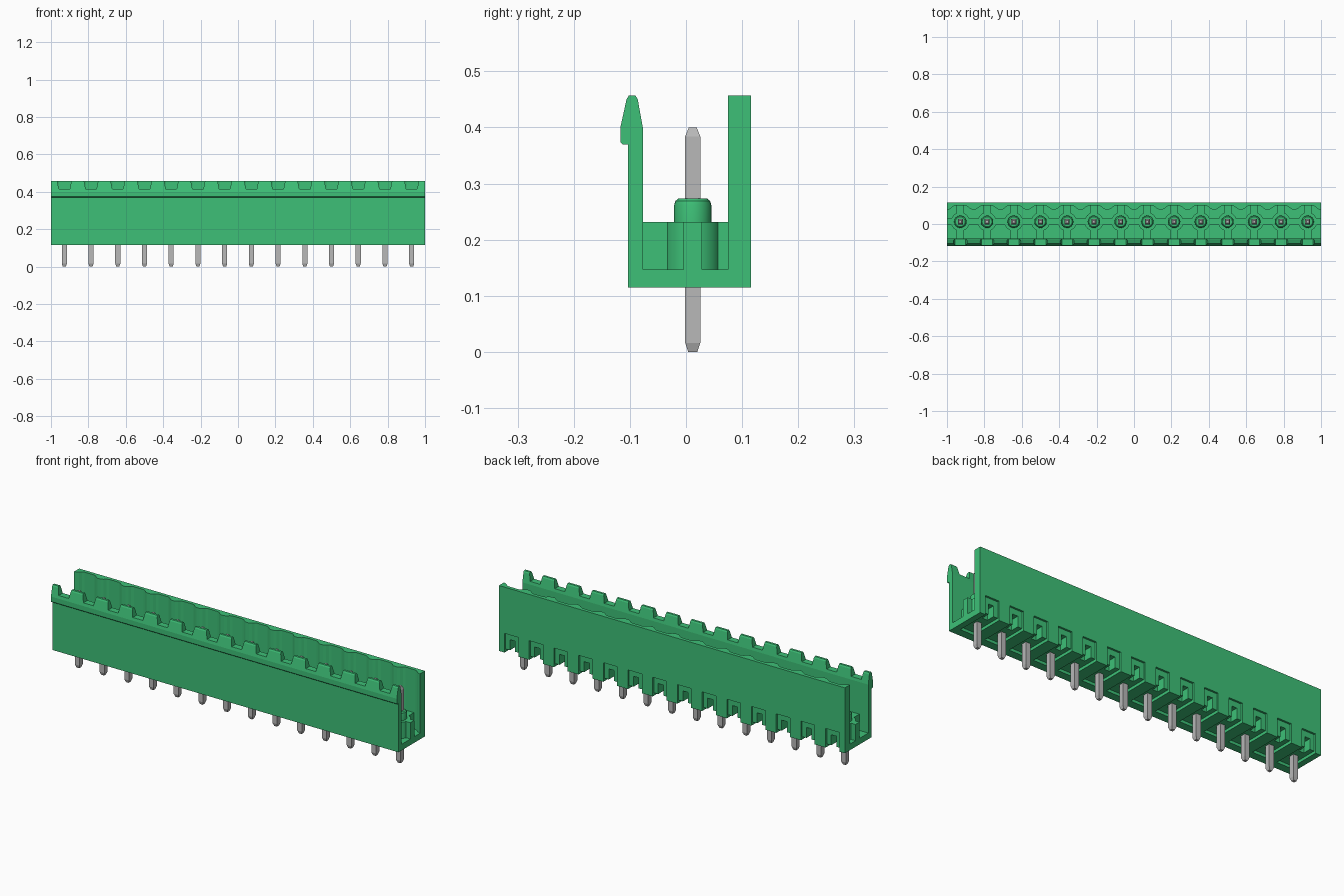
import bpy, bmesh, math

if "Cube" in bpy.data.objects:
    bpy.data.objects.remove(bpy.data.objects["Cube"], do_unlink=True)

COUNT = 14
PITCH = 2 / COUNT
XS = [-1 + PITCH * (i + 0.5) for i in range(COUNT)]
PIN_Y = 0.012
BASE, FLOOR, SEAT, TOP = 0.115, 0.147, 0.232, 0.457


def material(name, color, metallic=0.0):
    m = bpy.data.materials.new(name)
    m.use_nodes = True
    m.diffuse_color = color
    bsdf = m.node_tree.nodes["Principled BSDF"]
    bsdf.inputs["Base Color"].default_value = color
    bsdf.inputs["Roughness"].default_value = 0.5
    return m


GREEN = material("green plastic", (0.047, 0.53, 0.185, 1))
GREY = material("tin grey", (0.48, 0.48, 0.48, 1))


def finish(bm, name, mat=GREEN, smooth=False):
    bmesh.ops.recalc_face_normals(bm, faces=bm.faces)
    me = bpy.data.meshes.new(name)
    bm.to_mesh(me)
    bm.free()
    ob = bpy.data.objects.new(name, me)
    bpy.context.collection.objects.link(ob)
    me.materials.append(mat)
    if smooth:
        bpy.ops.object.select_all(action="DESELECT")
        ob.select_set(True)
        bpy.context.view_layer.objects.active = ob
        bpy.ops.object.shade_smooth_by_angle(angle=math.radians(35))
    return ob


def loft(bm, rings):
    """Closed solid through a list of equal-sized point rings."""
    loops = [[bm.verts.new(p) for p in ring] for ring in rings]
    for a, b in zip(loops, loops[1:]):
        for i in range(len(a)):
            j = (i + 1) % len(a)
            bm.faces.new((a[i], a[j], b[j], b[i]))
    bm.faces.new(loops[0])
    bm.faces.new(loops[-1])


def box(bm, x0, x1, y0, y1, z0, z1):
    loft(bm, [[(x0, y0, z), (x1, y0, z), (x1, y1, z), (x0, y1, z)] for z in (z0, z1)])


def turned(bm, x, profile, sides, turn=0.0):
    """Stack of regular polygons given as (radius, height)."""
    angles = [turn + 2 * math.pi * i / sides for i in range(sides)]
    loft(bm, [[(x + r * math.cos(a), PIN_Y + r * math.sin(a), z) for a in angles]
              for r, z in profile])


def row(name, half, y0, y1, z0, z1):
    bm = bmesh.new()
    for x in XS:
        box(bm, x - half, x + half, y0, y1, z0, z1)
    return finish(bm, name)


def cut(ob, *cutters):
    bpy.context.view_layer.objects.active = ob
    for c in cutters:
        mod = ob.modifiers.new("cut", "BOOLEAN")
        mod.operation = "DIFFERENCE"
        mod.solver = "EXACT"
        mod.object = c
        bpy.ops.object.modifier_apply(modifier=mod.name)


# Floor with the front wall and its latching lip
bm = bmesh.new()
section = [(-0.103, BASE), (0.105, BASE), (0.105, FLOOR), (-0.077, FLOOR),
           (-0.077, 0.4), (-0.086, 0.45), (-0.09, TOP), (-0.102, TOP),
           (-0.106, 0.45), (-0.117, 0.4), (-0.117, 0.374), (-0.113, 0.37),
           (-0.103, 0.37)]
loft(bm, [[(x, y, z) for y, z in section] for x in (-1, 1)])
floor_and_latch = finish(bm, "floor_and_front_wall")

# Back wall with a shallow scallop behind every pin
bm = bmesh.new()
outline = [(1, 0.116), (-1, 0.116), (-1, 0.075)]
scallop = [(-0.062, 0.077), (-0.05, 0.084), (-0.04, 0.093), (-0.028, 0.098)]
for x in XS:
    outline += [(x + dx, y) for dx, y in scallop]
    outline += [(x - dx, y) for dx, y in reversed(scallop)]
outline.append((1, 0.075))
loft(bm, [[(x, y, z) for x, y in outline] for z in (BASE, TOP)])
back_wall = finish(bm, "back_wall")

# Arms joining the pin supports to both walls
arms = row("support_arms", 0.02, -0.08, 0.104, 0.14, SEAT)

# Cutters: latch notches, underside channels, wall recesses and inner slots
bm = bmesh.new()
for x in XS:
    loft(bm, [[(x - h, -0.15, z), (x + h, -0.15, z), (x + h, -0.05, z), (x - h, -0.05, z)]
              for h, z in ((0.029, 0.415), (0.04, 0.47))])
notches = finish(bm, "notch_cutter")
channels = row("channel_cutter", 0.04, -0.06, 0.2, 0.05, 0.13)
recesses = row("recess_cutter", 0.04, 0.106, 0.2, 0.05, 0.215)
slots = row("slot_cutter", 0.015, 0.063, 0.2, 0.05, 0.185)
cut(floor_and_latch, notches, channels, slots)
cut(back_wall, recesses, channels, slots)
cut(arms, slots)
for c in (notches, channels, recesses, slots):
    bpy.data.objects.remove(c, do_unlink=True)

# Rib running through all the supports
bm = bmesh.new()
box(bm, -1, 1, PIN_Y - 0.0165, PIN_Y + 0.0165, 0.135, SEAT)
finish(bm, "center_rib")

# Round pin supports and the collars on them
bm = bmesh.new()
for x in XS:
    turned(bm, x, [(0.05, 0.14), (0.05, SEAT)], 24)
finish(bm, "pin_supports", smooth=True)
bm = bmesh.new()
for x in XS:
    turned(bm, x, [(0.033, 0.22), (0.033, 0.262), (0.031, 0.269), (0.026, 0.273)], 24)
finish(bm, "pin_collars", smooth=True)

# Square pins with tapered ends
bm = bmesh.new()
for x in XS:
    ends = [(0.008, 0), (0.0135, 0.016), (0.0135, 0.384), (0.007, 0.4)]
    turned(bm, x, [(h * math.sqrt(2), z) for h, z in ends], 4, math.pi / 4)
finish(bm, "contact_pins", GREY)
